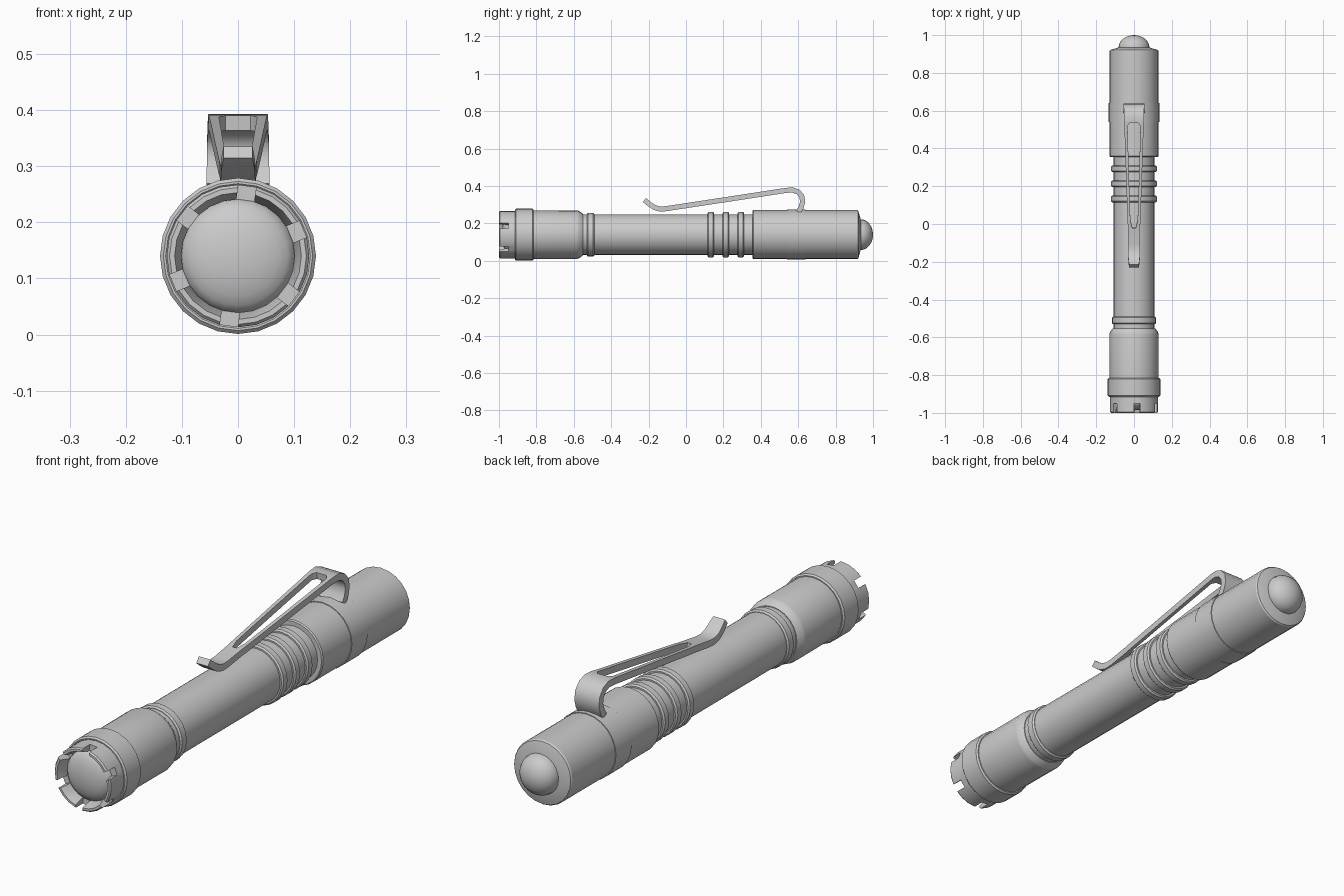
import bpy, bmesh, math
from mathutils import Matrix, Vector

if "Cube" in bpy.data.objects:
    bpy.data.objects.remove(bpy.data.objects["Cube"])

AXIS_Z = 0.14   # height of the barrel axis
SIDES = 24


def finish(name, bm):
    bmesh.ops.recalc_face_normals(bm, faces=bm.faces)
    me = bpy.data.meshes.new(name)
    bm.to_mesh(me)
    bm.free()
    ob = bpy.data.objects.new(name, me)
    bpy.context.collection.objects.link(ob)
    return ob


def activate(ob):
    bpy.ops.object.select_all(action='DESELECT')
    ob.select_set(True)
    bpy.context.view_layer.objects.active = ob


def smooth(ob, angle=30):
    activate(ob)
    bpy.ops.object.shade_smooth_by_angle(angle=math.radians(angle))


def lathe(name, profile, closed=False):
    """Spin (y, radius) points around the barrel axis."""
    bm = bmesh.new()
    rings = []
    for y, r in profile:
        if r == 0:
            rings.append([bm.verts.new((0, y, AXIS_Z))] * SIDES)
        else:
            rings.append([bm.verts.new((r * math.cos(a), y, AXIS_Z + r * math.sin(a)))
                          for a in (2 * math.pi * i / SIDES for i in range(SIDES))])
    pairs = list(zip(rings, rings[1:]))
    if closed:
        pairs.append((rings[-1], rings[0]))
    for a, b in pairs:
        for i in range(SIDES):
            j = (i + 1) % SIDES
            quad = list(dict.fromkeys((a[i], a[j], b[j], b[i])))
            bm.faces.new(quad)
    return finish(name, bm)


def band(y0, y1, r, base, c=0.006):
    """Raised ring with chamfered edges, rising from the base radius."""
    return [(y0, base), (y0, r - c), (y0 + c, r), (y1 - c, r), (y1, r - c), (y1, base)]


def dome(y_base, y_tip, r, n=6):
    return [(y_base + (y_tip - y_base) * math.sin(t), r * math.cos(t) if k < n else 0)
            for k, t in ((k, math.pi / 2 * k / n) for k in range(n + 1))]


# Barrel with grip rings and the tail sleeve
R = 0.109
barrel = [(-0.60, 0), (-0.60, R), *band(-0.53, -0.49, 0.117, R)]
for y in (0.115, 0.195, 0.275):
    barrel += band(y, y + 0.036, 0.121, R)
barrel += [(0.355, R), (0.355, 0.127), (0.36, 0.131), (0.915, 0.131), (0.921, 0.127), (0.935, 0.08), (0.935, 0)]
smooth(lathe("barrel", barrel))

# Head with its raised collar
head = [(-0.905, 0), (-0.905, 0.12), *band(-0.915, -0.815, 0.139, 0.129),
        (-0.585, 0.130), (-0.572, 0.127), (-0.552, 0.112), (-0.552, 0)]
smooth(lathe("head", head))

# Lens and tail button
smooth(lathe("lens", [(-0.90, 0), (-0.90, 0.102)] + dome(-0.945, -0.985, 0.102)), 40)
smooth(lathe("tail_button", [(0.92, 0), (0.92, 0.082)] + dome(0.935, 1.0, 0.082)), 40)

# Crown bezel with six notches
crown = lathe("crown", [(-0.90, 0.127), (-0.994, 0.127), (-1.0, 0.122),
                        (-1.0, 0.113), (-0.96, 0.101), (-0.90, 0.101)], closed=True)
bm = bmesh.new()
for k in range(6):
    m = (Matrix.Translation((0, 0, AXIS_Z)) @ Matrix.Rotation(-math.radians(22.5 + 60 * k), 4, 'Y')
         @ Matrix.Translation((0.12, -1.0, 0)) @ Matrix.Diagonal((0.08, 0.1, 0.032, 1)))
    bmesh.ops.create_cube(bm, size=1, matrix=m)
cutter = finish("notch_cutter", bm)
cutter.hide_render = True
cut = crown.modifiers.new("notches", 'BOOLEAN')
cut.operation, cut.object, cut.solver = 'DIFFERENCE', cutter, 'EXACT'
activate(crown)
bpy.ops.object.modifier_apply(modifier=cut.name)
bpy.data.objects.remove(cutter)
smooth(crown)

# Clip ring around the tail sleeve
smooth(lathe("clip_ring", [(0.54, 0.125), (0.54, 0.134), (0.64, 0.134), (0.64, 0.125)], closed=True))

# Pocket clip: (y, z, half width, slot half width), slot open between flagged rows
rows = [(0.600, 0.262, 0.056, 0.02, 0), (0.615, 0.285, 0.056, 0.02, 0), (0.624, 0.315, 0.055, 0.02, 0),
        (0.619, 0.345, 0.055, 0.02, 0), (0.600, 0.368, 0.054, 0.02, 0), (0.570, 0.379, 0.053, 0.02, 0),
        (0.537, 0.377, 0.052, 0.022, 1), (0.520, 0.3745, 0.051, 0.034, 1), (0.25, 0.333, 0.042, 0.027, 1),
        (0.02, 0.298, 0.034, 0.019, 1), (-0.02, 0.292, 0.032, 0.009, 0), (-0.105, 0.279, 0.031, 0.009, 0),
        (-0.14, 0.277, 0.031, 0.009, 0), (-0.170, 0.286, 0.031, 0.009, 0), (-0.195, 0.303, 0.030, 0.009, 0),
        (-0.222, 0.325, 0.026, 0.009, 0)]
bm = bmesh.new()
grid = [[bm.verts.new((x, y, z)) for x in (-w, -s, s, w)] for y, z, w, s, _ in rows]
for i, (a, b) in enumerate(zip(grid, grid[1:])):
    for j in range(3):
        if not (j == 1 and rows[i][4]):
            bm.faces.new((a[j], a[j + 1], b[j + 1], b[j]))
clip = finish("pocket_clip", bm)
solid = clip.modifiers.new("thickness", 'SOLIDIFY')
solid.thickness, solid.offset, solid.use_even_offset = 0.027, 0, True
activate(clip)
bpy.ops.object.modifier_apply(modifier=solid.name)
smooth(clip, 40)
